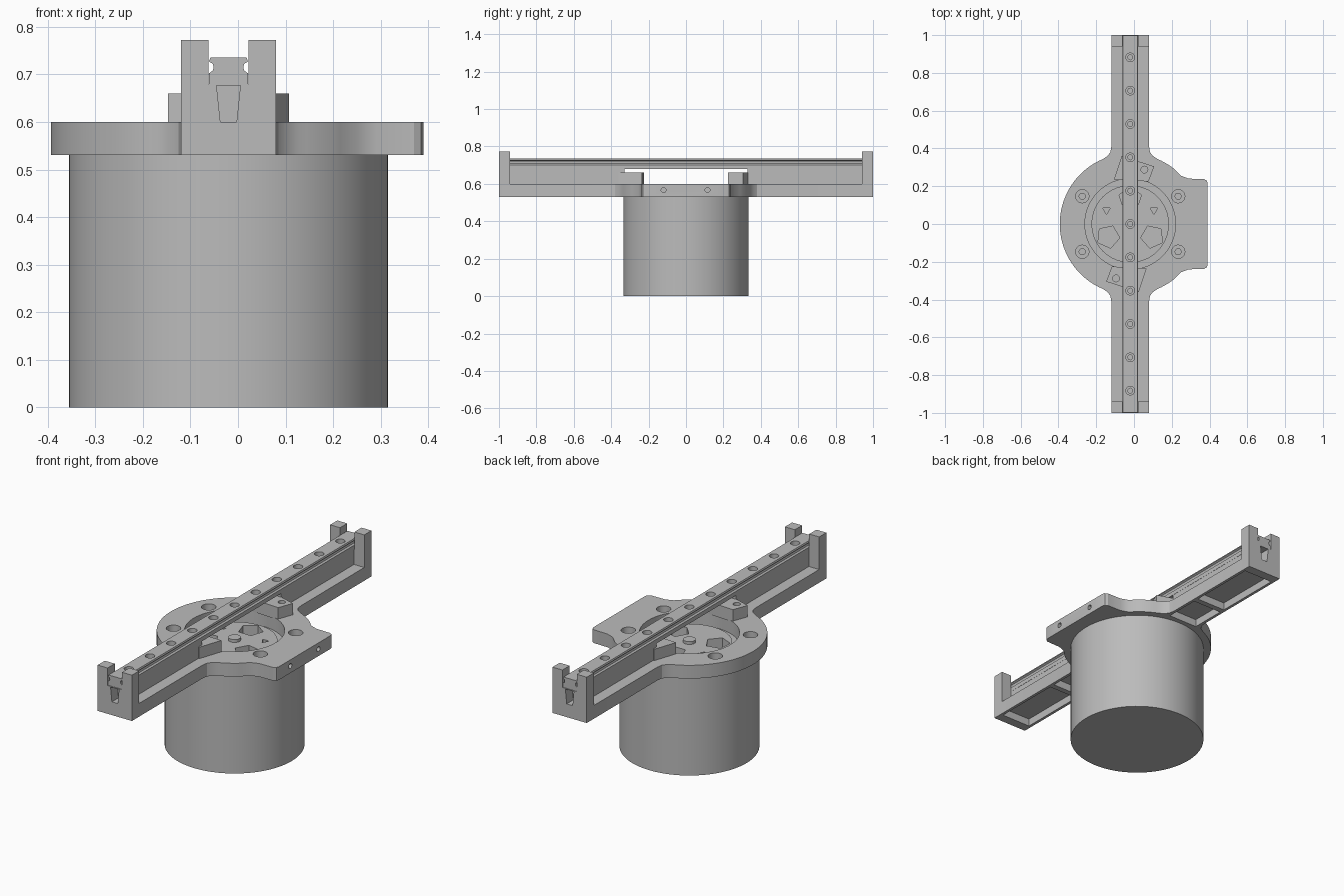
import bpy, bmesh, math
from math import cos, sin, radians

cube = bpy.data.objects.get("Cube")
if cube:
    bpy.data.objects.remove(cube, do_unlink=True)

CX = -0.02  # x of the main axis

grey = bpy.data.materials.new("machined grey")
grey.use_nodes = True
grey.diffuse_color = (0.5, 0.5, 0.5, 1)
grey.node_tree.nodes["Principled BSDF"].inputs["Base Color"].default_value = (0.5, 0.5, 0.5, 1)


def prism(name, pts, a, b, axis="z"):
    """Extrude a 2D outline from a to b; the other two axes keep their order."""
    place = {"x": lambda u, v, w: (w, u, v),
             "y": lambda u, v, w: (u, w, v),
             "z": lambda u, v, w: (u, v, w)}[axis]
    bm = bmesh.new()
    low = [bm.verts.new(place(u, v, a)) for u, v in pts]
    high = [bm.verts.new(place(u, v, b)) for u, v in pts]
    bm.faces.new(low)
    bm.faces.new(high)
    for i in range(len(pts)):
        j = (i + 1) % len(pts)
        bm.faces.new((low[i], low[j], high[j], high[i]))
    bmesh.ops.recalc_face_normals(bm, faces=bm.faces)
    mesh = bpy.data.meshes.new(name)
    bm.to_mesh(mesh)
    bm.free()
    mesh.materials.append(grey)
    obj = bpy.data.objects.new(name, mesh)
    bpy.context.collection.objects.link(obj)
    return obj


def ring(u, v, r, n=32, turn=0):
    return [(u + r * cos(2 * math.pi * i / n + turn), v + r * sin(2 * math.pi * i / n + turn))
            for i in range(n)]


def rect(u0, u1, v0, v1):
    return [(u0, v0), (u1, v0), (u1, v1), (u0, v1)]


def cut(obj, pts, a, b, axis="z"):
    """Subtract a prism from an object."""
    tool = prism("cutter", pts, a, b, axis)
    tool.hide_render = True
    mod = obj.modifiers.new("cut", "BOOLEAN")
    mod.operation = "DIFFERENCE"
    mod.solver = "EXACT"
    mod.object = tool
    bpy.context.view_layer.objects.active = obj
    bpy.ops.object.modifier_apply(modifier=mod.name)
    bpy.data.objects.remove(tool, do_unlink=True)


def smooth(obj):
    bpy.ops.object.select_all(action="DESELECT")
    obj.select_set(True)
    bpy.context.view_layer.objects.active = obj
    bpy.ops.object.shade_smooth_by_angle(angle=radians(25))


def arc(a0, a1, n):
    return [(CX + 0.373 * cos(radians(a0 + (a1 - a0) * i / n)),
             0.373 * sin(radians(a0 + (a1 - a0) * i / n))) for i in range(n + 1)]


# Motor body
motor = prism("motor_body", ring(CX, 0, 0.335, 96), 0, 0.53)

# Motor cap with its window pockets
cap = prism("motor_cap", ring(CX, 0, 0.205, 64), 0.52, 0.55)
for angle in (90, 210, 330):
    a = radians(angle)
    u, v = CX + 0.135 * cos(a), 0.135 * sin(a)
    for part in (cap, motor):
        cut(part, ring(u, v, 0.062, 5, a), 0.49, 0.57)
for angle in (30, 150):
    a = radians(angle)
    cut(cap, ring(CX + 0.145 * cos(a), 0.145 * sin(a), 0.022, 3, a), 0.535, 0.57)
prism("motor_shaft", ring(CX, 0, 0.03, 24), 0.53, 0.565)

# Mounting plate: round flange, side tab and two long arms in one outline
flare = [(0.12, 0.36), (0.105, 0.38), (0.1, 0.41)]
half = [(0.39, 0.215), (0.385, 0.23), (0.37, 0.238), (0.29, 0.24), (0.25, 0.255)]
half += arc(51, 67, 5)
half += [(CX + u, v) for u, v in flare] + [(0.08, 1), (-0.12, 1)]
half += [(CX - u, v) for u, v in reversed(flare)]
half += arc(113, 180, 22)
outline = half + [(u, -v) for u, v in reversed(half[:-1])]
plate = prism("mounting_plate", outline, 0.53, 0.6)
cut(plate, ring(CX, 0, 0.24, 64), 0.5, 0.65)

# Counterbored fixing holes in the flange
for sx in (-1, 1):
    for sy in (-1, 1):
        u, v = CX + sx * 0.254, sy * 0.147
        cut(plate, ring(u, v, 0.035), 0.56, 0.65)
        cut(plate, ring(u, v, 0.018, 6), 0.5, 0.65)

# Threaded holes in the tab edge
for v in (-0.12, 0.115):
    cut(plate, ring(v, 0.567, 0.013, 20), 0.32, 0.45, "x")

# Weight-saving pockets under the arms
for s in (-1, 1):
    for near, far in ((0.36, 0.55), (0.58, 0.95)):
        cut(plate, rect(-0.105, 0.065, *sorted((s * near, s * far))), 0.5, 0.57)

for s, side in ((-1, "front"), (1, "back")):
    # Wall under the rail
    prism(side + "_support_wall", rect(-0.06, 0.02, *sorted((s * 0.33, s * 0.945))), 0.595, 0.68)

    # End bracket with rail slot and tapered opening
    y0, y1 = sorted((s * 0.94, s))
    end = prism(side + "_end_bracket", rect(-0.12, 0.08, y0, y1), 0.59, 0.772)
    cut(end, rect(-0.062, 0.022, 0.68, 0.9), y0 - 0.1, y1 + 0.1, "y")
    cut(end, [(-0.037, 0.6), (-0.003, 0.6), (0.005, 0.676), (-0.045, 0.676)],
        y0 - 0.1, y1 + 0.1, "y")

    # Angled stop block, turned half round for the other side
    block = prism(side + "_stop_block",
                  [(CX + s * u, s * v) for u, v in
                   ((-0.045, 0.36), (0.127, 0.305), (0.097, 0.225), (-0.087, 0.235))],
                  0.595, 0.66)
    cut(block, ring(CX + s * 0.075, s * 0.288, 0.018, 20), 0.61, 0.7)
    smooth(block)

# Linear guide rail with side grooves and counterbored holes
side = [(0.041, 0.68), (0.041, 0.702), (0.033, 0.708), (0.031, 0.715),
        (0.033, 0.722), (0.041, 0.727), (0.038, 0.735)]
profile = [(CX + u, v) for u, v in side] + [(CX - u, v) for u, v in reversed(side)]
rail = prism("guide_rail", profile, -0.997, 0.997, "y")
for i in range(-5, 6):
    cut(rail, ring(CX, i * 0.1765, 0.023, 24), 0.705, 0.8)
    cut(rail, ring(CX, i * 0.1765, 0.013, 16), 0.6, 0.8)

for obj in (motor, cap, plate, rail):
    smooth(obj)
